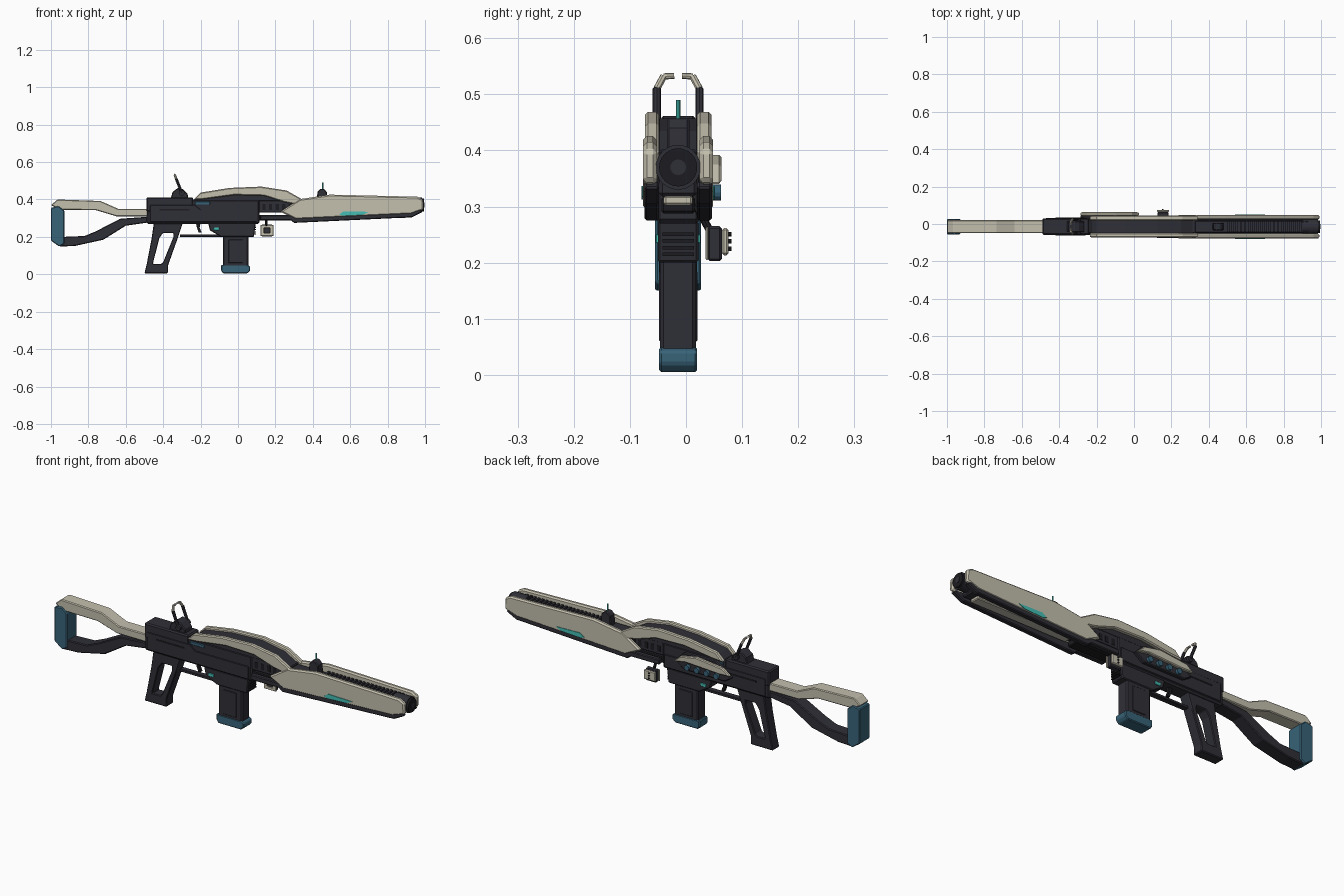
import bpy, bmesh, math
from mathutils import Vector

cube = bpy.data.objects.get("Cube")
if cube:
    bpy.data.objects.remove(cube)

MID = -0.014  # y of the centre plane


def material(name, colour):
    mat = bpy.data.materials.new(name)
    mat.use_nodes = True
    mat.diffuse_color = (*colour, 1)
    mat.node_tree.nodes["Principled BSDF"].inputs["Base Color"].default_value = (*colour, 1)
    return mat


beige = material("warm beige", (.55, .52, .42))
dark = material("dark slate", (.028, .028, .038))
black = material("near black", (.012, .012, .015))
blue = material("steel blue", (.04, .125, .19))
teal = material("bright teal", (.06, .52, .46))


def finish(name, bm, mat, bevel=0):
    bmesh.ops.recalc_face_normals(bm, faces=bm.faces[:])
    mesh = bpy.data.meshes.new(name)
    bm.to_mesh(mesh)
    bm.free()
    mesh.materials.append(mat)
    obj = bpy.data.objects.new(name, mesh)
    bpy.context.collection.objects.link(obj)
    if bevel:
        mod = obj.modifiers.new("Bevel", "BEVEL")
        mod.width = bevel
        mod.segments = 1
        mod.limit_method = "ANGLE"
        mod.angle_limit = math.radians(40)
    return obj


def prism(name, outline, low, high, mat, bevel=.004):
    """Extrude an x-z outline between two offsets from the centre plane."""
    bm = bmesh.new()
    rings = [[bm.verts.new((x, MID + y, z)) for x, z in outline] for y in (low, high)]
    for ring in rings:
        bm.faces.new(ring)
    count = len(outline)
    for i in range(count):
        j = (i + 1) % count
        bm.faces.new((rings[0][i], rings[0][j], rings[1][j], rings[1][i]))
    return finish(name, bm, mat, bevel)


def pair(name, outline, inner, outer, mat, bevel=.004):
    prism("right_" + name, outline, -outer, -inner, mat, bevel)
    prism("left_" + name, outline, inner, outer, mat, bevel)


def rect(left, right, bottom, top):
    return [(left, bottom), (right, bottom), (right, top), (left, top)]


def box(name, left, right, low, high, bottom, top, mat, bevel=.004):
    return prism(name, rect(left, right, bottom, top), low, high, mat, bevel)


def frame(name, outer, inner, low, high, mat, bevel=.004):
    """Extrude a ring between two outlines with matching corners."""
    bm = bmesh.new()
    rings = [[bm.verts.new((x, MID + y, z)) for x, z in line]
             for line, y in ((outer, low), (outer, high), (inner, high), (inner, low))]
    count = len(outer)
    for i in range(count):
        j = (i + 1) % count
        for k in range(4):
            a, b = rings[k], rings[(k + 1) % 4]
            bm.faces.new((a[i], a[j], b[j], b[i]))
    return finish(name, bm, mat, bevel)


def rod(name, start, end, radius, mat, sides=8):
    start, end = Vector(start), Vector(end)
    bm = bmesh.new()
    bmesh.ops.create_cone(bm, cap_ends=True, segments=sides, radius1=radius,
                          radius2=radius, depth=(end - start).length)
    turn = (end - start).to_track_quat("Z", "Y")
    for vert in bm.verts:
        vert.co = turn @ vert.co + (start + end) / 2
    return finish(name, bm, mat)


# Shoulder stock
prism("stock_top", [(-1, .37), (-.965, .4), (-.735, .392), (-.64, .35), (-.48, .35),
                    (-.48, .31), (-.65, .31), (-.76, .343), (-.94, .345), (-.98, .36)],
      -.035, .035, beige)
prism("butt_pad", [(-1, .18), (-1, .355), (-.96, .365), (-.928, .34), (-.928, .165), (-.955, .148)],
      -.041, .041, blue)
prism("stock_lower", [(-.955, .148), (-.87, .152), (-.72, .185), (-.6, .26), (-.48, .277),
                      (-.48, .308), (-.63, .297), (-.76, .23), (-.82, .205), (-.94, .2)],
      -.034, .034, dark)

# Receiver
box("receiver", -.49, .115, -.04, .04, .27, .4, dark, .008)
box("receiver_rear", -.49, -.24, -.044, .044, .335, .412, dark, .006)
pair("receiver_side_plate", [(-.47, .28), (.1, .28), (.1, .345), (-.2, .345),
                             (-.23, .37), (-.47, .37)], .04, .046, dark, .002)
pair("side_groove", rect(-.42, -.26, .34, .348), .046, .0475, black, 0)
pair("blue_latch", rect(-.23, -.15, .372, .388), .038, .045, blue, .002)
prism("upper_receiver", [(-.24, .39), (-.2, .425), (-.045, .45), (.125, .457),
                         (.25, .435), (.33, .39)], -.037, .037, dark)
box("receiver_nose", .11, .33, -.036, .036, .33, .4, dark)
box("gas_tube", .11, .34, -.03, .03, .288, .318, black)
for n in range(5):
    x = .13 + n * .035
    pair("vent_" + str(n + 1), rect(x, x + .018, .345, .375), .036, .038, black, 0)

# Curved upper covers
pair("upper_cover", [(-.24, .398), (-.2, .437), (-.045, .462), (.125, .469), (.26, .448),
                     (.345, .4), (.33, .37), (.25, .385), (.14, .42), (-.02, .424),
                     (-.18, .402)], .034, .059, beige, .005)

# Handguard
pair("handguard_panel", [(.225, .335), (.33, .402), (.49, .426), (.96, .415), (.99, .4),
                         (.992, .345), (.925, .322), (.31, .294)],
     .038, .0625, beige, .007)
pair("handguard_lower", [(.12, .29), (.28, .29), (.3, .275), (.93, .305), (.985, .333),
                         (.97, .345), (.3, .317), (.12, .317)],
     .034, .06, dark)
pair("glow_strip", [(.54, .32), (.565, .337), (.7, .334), (.665, .318), (.56, .313)],
     .055, .0655, teal, 0)
box("handguard_core", .3, .94, -.034, .034, .318, .392, dark, .006)
box("under_plate", .36, .9, -.026, .026, .302, .32, beige)
for n in range(20):
    x = .5 + n * .022
    box("rail_tooth_" + str(n + 1), x, x + .012, -.03, .03, .39, .402, dark, 0)

# Muzzle
rod("barrel", (.9, MID, .37), (.985, MID, .37), .04, dark, 24)
rod("muzzle_ring", (.985, MID, .37), (.995, MID, .37), .034, black, 24)
rod("bore", (.99, MID, .37), (.997, MID, .37), .014, dark, 16)

# Front sight
prism("front_sight_base", [(.42, .385), (.425, .44), (.44, .457), (.46, .457), (.475, .44), (.48, .385)],
      -.02, .02, dark)
rod("front_sight_pin", (.452, MID, .45), (.452, MID, .49), .004, teal)

# Rear sight with two hooked arms
prism("rear_sight_base", [(-.36, .405), (-.35, .44), (-.32, .463), (-.295, .455), (-.27, .43), (-.265, .405)],
      -.03, .03, dark)
for side, word in ((-1, "right"), (1, "left")):
    points = [(-.3, .435, .038), (-.33, .51, .038), (-.338, .532, .026), (-.338, .533, .007)]
    path = [(x, MID + side * y, z) for x, z, y in points]
    rod(word + "_sight_arm", path[0], path[1], .0075, dark)
    rod(word + "_sight_bend", path[1], path[2], .0065, beige)
    rod(word + "_sight_hook", path[2], path[3], .0055, beige)
    rod(word + "_sight_pivot", (-.3, MID, .435), (-.3, MID + side * .043, .435), .014, dark, 12)

# Grip and trigger
frame("grip", [(-.45, .275), (-.295, .275), (-.32, .2), (-.375, .045), (-.375, .005),
               (-.5, .005), (-.488, .055), (-.462, .19)],
      [(-.4, .222), (-.345, .222), (-.345, .2), (-.4, .065), (-.41, .055),
       (-.455, .055), (-.452, .07), (-.42, .195)], -.028, .028, dark)
box("trigger_guard", -.31, -.07, -.014, .014, .2, .213, dark, .002)
prism("trigger", [(-.225, .275), (-.2, .275), (-.205, .25), (-.195, .225), (-.21, .222), (-.22, .25)],
      -.008, .008, black, .001)

# Magazine well and magazine
prism("magazine_well", [(-.16, .275), (-.15, .235), (-.09, .2), (.085, .2), (.095, .275)],
      -.036, .036, dark)
for n in range(4):
    z = .212 + n * .012
    box("well_ridge_" + str(n + 1), .08, .096, -.028, .028, z, z + .006, black, 0)
pair("magazine_catch", rect(-.13, -.1, .235, .25), .034, .04, teal, .001)
box("magazine", -.08, .055, -.032, .032, .04, .21, dark, .006)
pair("magazine_rib", rect(-.05, .025, .06, .185), .03, .0345, dark, .002)
prism("magazine_base", [(-.09, .02), (-.08, .005), (.05, .005), (.065, .02), (.065, .042), (.05, .05),
                        (-.09, .05)], -.034, .034, blue)

# Left control panel with knobs
prism("control_plate", [(-.29, .33), (-.25, .305), (-.02, .305), (.03, .34), (-.02, .39), (-.2, .395)],
      .04, .062, dark)
prism("control_cover", [(-.29, .345), (-.25, .375), (-.1, .392), (-.01, .375), (.03, .34), (-.04, .352),
                        (-.23, .342)], .058, .077, beige)
for n in range(4):
    x = -.21 + n * .055
    rod("control_knob_" + str(n + 1), (x, MID + .05, .325), (x, MID + .076, .325), .014, blue, 12)

# Side mounted module
box("module_body", .125, .185, .052, .078, .203, .265, dark)
frame("module_back_frame", rect(.12, .19, .205, .264), rect(.138, .172, .22, .248),
      .049, .054, beige, .002)
box("module_front_plate", .122, .188, .078, .09, .213, .262, beige)
rod("module_stem", (.152, MID + .055, .26), (.152, MID + .03, .305), .007, black)
for n in range(3):
    z = .225 + n * .013
    rod("module_button_" + str(n + 1), (.155, MID + .088, z), (.155, MID + .095, z), .004, black)
